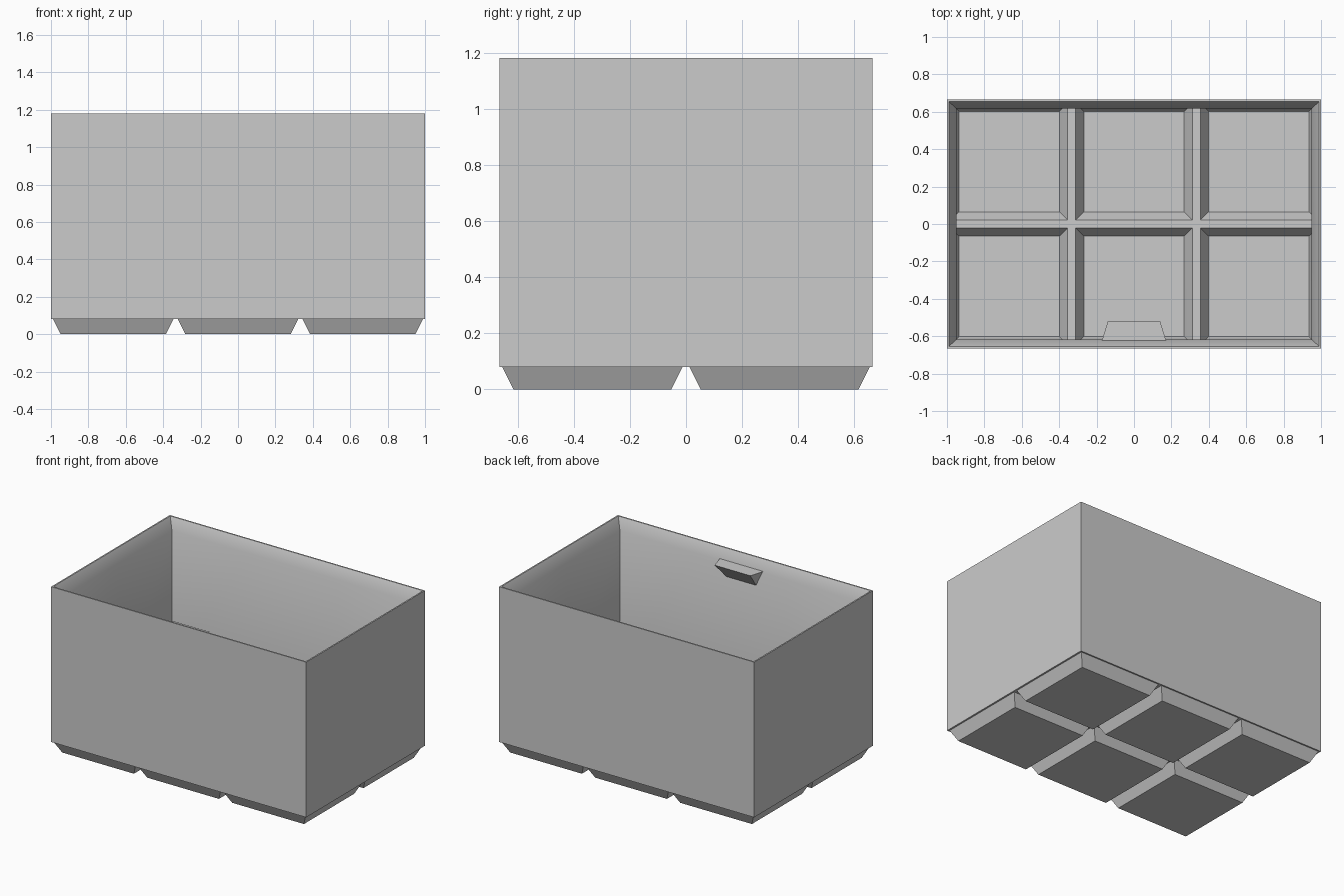
import bpy, bmesh, math

cube = bpy.data.objects.get("Cube")
if cube:
    bpy.data.objects.remove(cube, do_unlink=True)

grey = bpy.data.materials.new("plain_grey")
grey.use_nodes = True
grey.diffuse_color = (0.6, 0.6, 0.6, 1)
grey.node_tree.nodes["Principled BSDF"].inputs["Base Color"].default_value = (0.6, 0.6, 0.6, 1)

HALF_X, HALF_Y, HEIGHT = 1.0, 0.665, 1.18
WALL_X, WALL_Y = 0.95, 0.617
FOOT_Z, FLOOR_Z, RIDGE_Z, LIP_Z = 0.08, 0.02, 0.10, 1.10


def finish(bm, name):
    mesh = bpy.data.meshes.new(name)
    bm.to_mesh(mesh)
    bm.free()
    mesh.materials.append(grey)
    obj = bpy.data.objects.new(name, mesh)
    bpy.context.collection.objects.link(obj)
    return obj


def face(bm, points, flip=False):
    verts = [bm.verts.new(p) for p in points]
    bm.faces.new(verts[::-1] if flip else verts)


def ring(xs, ys, z):
    """Rectangular loop with a point at every grid line."""
    loop = [(x, ys[0]) for x in xs[:-1]] + [(xs[-1], y) for y in ys[:-1]]
    loop += [(x, ys[-1]) for x in xs[:0:-1]] + [(xs[0], y) for y in ys[:0:-1]]
    return [(x, y, z) for x, y in loop]


def loft(bm, rings):
    for a, b in zip(rings, rings[1:]):
        for i in range(len(a)):
            j = (i + 1) % len(a)
            face(bm, (a[i], a[j], b[j], b[i]))


def widen(lines, half):
    return [-half] + lines[1:-1] + [half]


def shrink(span, d, limit):
    return [max(span[0] + d, -limit), min(span[1] - d, limit)]


def grid_lines(gaps, half_gap, edge):
    inner = [g + s * half_gap for g in gaps for s in (-1, 1)]
    return [-edge] + inner + [edge]


def plate(bm, xs, ys, z, x_cells, y_cells, flip):
    """Flat grid at height z, left open at every cell."""
    for xspan in zip(xs, xs[1:]):
        for yspan in zip(ys, ys[1:]):
            if not (xspan in x_cells and yspan in y_cells):
                face(bm, ring(xspan, yspan, z), flip)


bm = bmesh.new()

# Six tapered feet below a ledge
fx = grid_lines((-1 / 3, 1 / 3), 0.012, 0.988)
fy = grid_lines((0,), 0.012, 0.655)
x_feet, y_feet = list(zip(fx, fx[1:]))[::2], list(zip(fy, fy[1:]))[::2]
for sx in x_feet:
    for sy in y_feet:
        base = ring(shrink(sx, 0.04, 1), shrink(sy, 0.04, 1), 0)
        loft(bm, [base, ring(sx, sy, FOOT_Z)])
        face(bm, base, True)
outer_x, outer_y = [-HALF_X] + fx + [HALF_X], [-HALF_Y] + fy + [HALF_Y]
plate(bm, outer_x, outer_y, FOOT_Z, x_feet, y_feet, True)

# Outer walls
loft(bm, [ring(outer_x, outer_y, z) for z in (FOOT_Z, HEIGHT)])

# Rim, sloped lip and inner walls
ix = grid_lines((-1 / 3, 1 / 3), 0.021, WALL_X)
iy = grid_lines((0,), 0.021, WALL_Y)
loft(bm, [ring(widen(ix, HALF_X), widen(iy, HALF_Y), HEIGHT),
          ring(widen(ix, 0.99), widen(iy, 0.655), HEIGHT),
          ring(ix, iy, LIP_Z), ring(ix, iy, RIDGE_Z)])

# Ridges and six hollow pits; the outer pit slopes stop at the walls
x_pits, y_pits = list(zip(ix, ix[1:]))[::2], list(zip(iy, iy[1:]))[::2]
plate(bm, ix, iy, RIDGE_Z, x_pits, y_pits, False)
for sx in x_pits:
    for sy in y_pits:
        middle = ring(shrink(sx, 0.029, WALL_X), shrink(sy, 0.029, WALL_Y), 0.048)
        mx = [-WALL_X if sx[0] == ix[0] else sx[0] + 0.029,
              WALL_X if sx[1] == ix[-1] else sx[1] - 0.029]
        my = [-WALL_Y if sy[0] == iy[0] else sy[0] + 0.029,
              WALL_Y if sy[1] == iy[-1] else sy[1] - 0.029]
        middle = ring(mx, my, 0.048)
        floor = ring(shrink(mx, 0.015, 1), shrink(my, 0.015, 1), FLOOR_Z)
        loft(bm, [ring(sx, sy, RIDGE_Z), middle, floor])
        face(bm, floor)

bmesh.ops.remove_doubles(bm, verts=bm.verts, dist=0.0005)
bin_body = finish(bm, "bin_body")
bpy.ops.object.select_all(action='DESELECT')
bin_body.select_set(True)
bpy.context.view_layer.objects.active = bin_body
bpy.ops.object.shade_smooth_by_angle(angle=math.radians(35))

# Label shelf on the inside of the front wall
bm = bmesh.new()
for half, y, z in ((0.172, -0.625, 1.11), (0.14, -0.52, 1.11), (0.115, -0.625, 0.99)):
    for side in (-1, 1):
        bm.verts.new((side * half, y, z))
bmesh.ops.convex_hull(bm, input=bm.verts)
bmesh.ops.dissolve_limit(bm, angle_limit=0.01, verts=bm.verts, edges=bm.edges)
bmesh.ops.recalc_face_normals(bm, faces=bm.faces)
finish(bm, "label_shelf")
